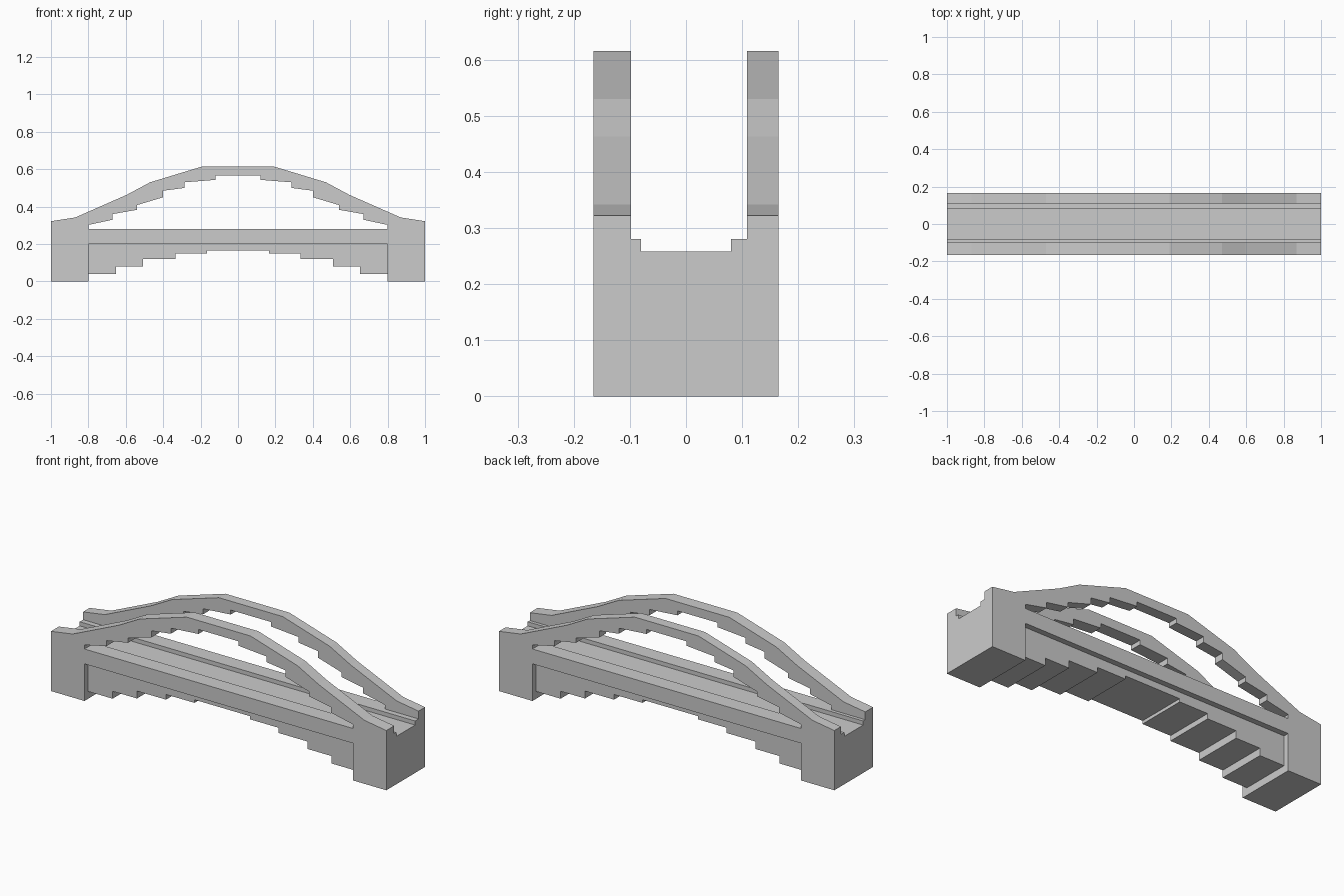
import bpy, bmesh
from mathutils import Vector

if "Cube" in bpy.data.objects:
    bpy.data.objects.remove(bpy.data.objects["Cube"])


def extrude(name, points, lo, hi, axis):
    """Prism from a 2D profile: (x, z) along 'y' or (y, z) along 'x'."""
    bm = bmesh.new()
    if axis == 'y':
        verts = [bm.verts.new((a, lo, z)) for a, z in points]
        step = Vector((0, hi - lo, 0))
    else:
        verts = [bm.verts.new((lo, a, z)) for a, z in points]
        step = Vector((hi - lo, 0, 0))
    face = bm.faces.new(verts)
    ret = bmesh.ops.extrude_face_region(bm, geom=[face], use_keep_orig=True)
    moved = [g for g in ret['geom'] if isinstance(g, bmesh.types.BMVert)]
    bmesh.ops.translate(bm, vec=step, verts=moved)
    bmesh.ops.recalc_face_normals(bm, faces=bm.faces)
    mesh = bpy.data.meshes.new(name)
    bm.to_mesh(mesh)
    bm.free()
    obj = bpy.data.objects.new(name, mesh)
    bpy.context.collection.objects.link(obj)
    return obj


def rect(a0, a1, z0, z1):
    return [(a0, z0), (a1, z0), (a1, z1), (a0, z1)]


def mirrored(half):
    """Complete a left-half profile across x = 0."""
    return half + [(-x, z) for x, z in reversed(half)]


Y0, Y1, Y2, Y3 = -0.165, -0.098, 0.109, 0.165

# Arch side: outer outline over the top, stepped outline underneath
outer = mirrored([(-1, 0), (-1, .322), (-.87, .342), (-.595, .463),
                  (-.47, .53), (-.19, .615)])
inner = mirrored([(-.8, 0), (-.8, .302), (-.67, .33), (-.67, .36),
                  (-.54, .383), (-.54, .408), (-.4, .45), (-.4, .485),
                  (-.285, .5), (-.285, .53), (-.12, .543), (-.12, .567)])
arch = outer + inner[::-1]

for side, lo, hi in (("front", Y0, Y1), ("back", Y2, Y3)):
    extrude(side + "_arch", arch, lo, hi, 'y')
    extrude(side + "_beam", rect(-.8, .8, .2, .28), lo, hi, 'y')

# Road deck with raised curbs
extrude("road_deck", [(Y1, .2), (Y2, .2), (Y2, .28), (.08, .28), (.08, .258),
                      (-.08, .258), (-.08, .28), (Y1, .28)], -1, 1, 'x')

# End abutments between the arch sides
for side, x0, x1 in (("left", -1, -.8), ("right", .8, 1)):
    extrude(side + "_abutment", rect(x0, x1, 0, .2), Y1, Y2, 'y')

# Stepped underside, slightly narrower than the deck
steps = mirrored([(-.8, .2), (-.8, .04), (-.653, .04), (-.653, .08),
                  (-.508, .08), (-.508, .12), (-.335, .12), (-.335, .148),
                  (-.165, .148), (-.165, .165)])
extrude("stepped_underside", steps, -.135, .135, 'y')
